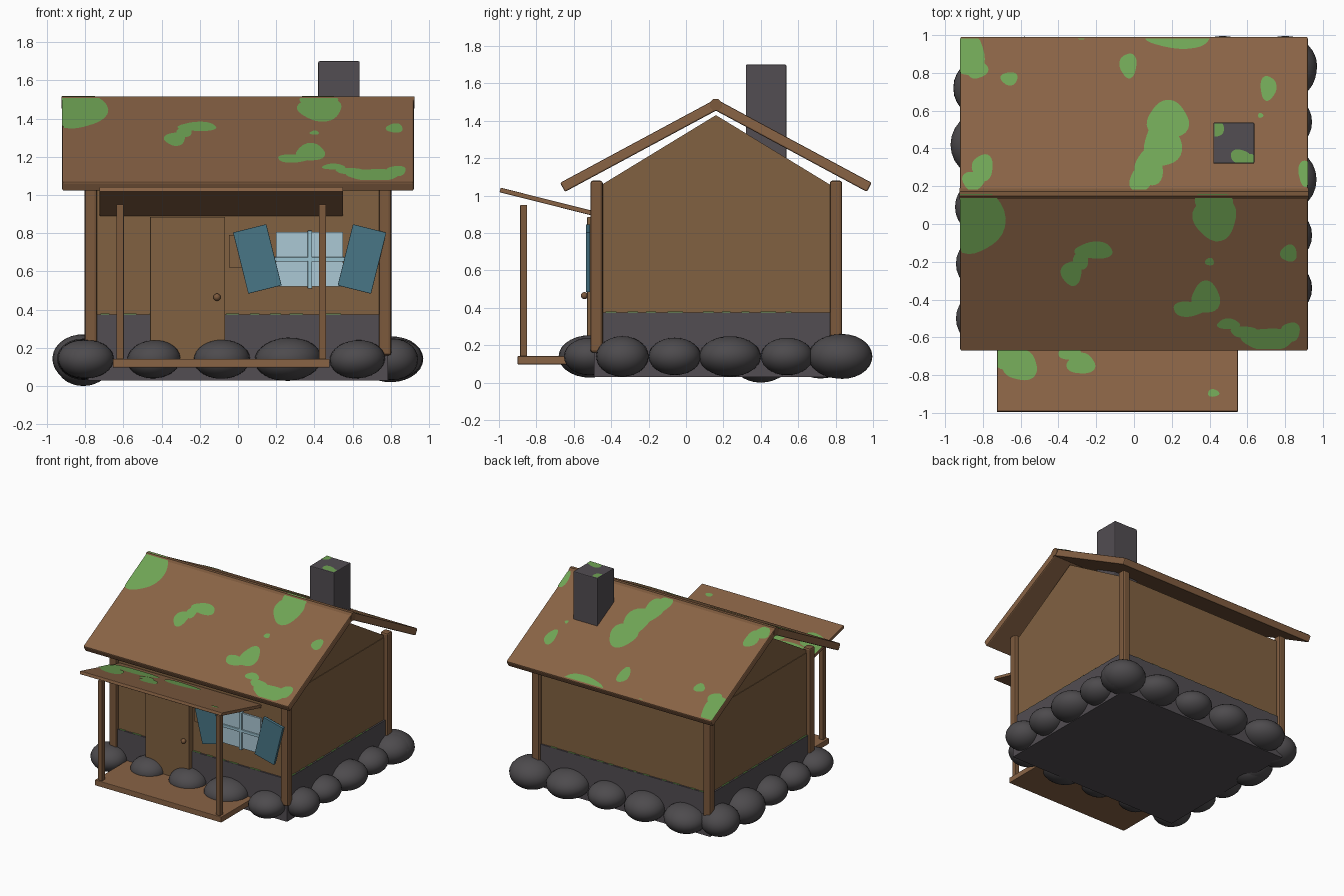
import bpy, bmesh, math, random
from mathutils import Matrix, Vector

random.seed(4)
if "Cube" in bpy.data.objects:
    bpy.data.objects.remove(bpy.data.objects["Cube"])


def material(name, rgb):
    m = bpy.data.materials.new(name)
    m.use_nodes = True
    m.diffuse_color = (*rgb, 1)
    bsdf = m.node_tree.nodes["Principled BSDF"]
    bsdf.inputs["Base Color"].default_value = (*rgb, 1)
    bsdf.inputs["Roughness"].default_value = 0.9
    return m


ROOF = material("roof_wood", (0.25, 0.125, 0.06))
WALL = material("wall_wood", (0.22, 0.12, 0.053))
POST = material("post_wood", (0.2, 0.1, 0.046))
STONE = material("foundation_stone", (0.085, 0.075, 0.085))
BOULDER = material("boulder_grey", (0.075, 0.07, 0.075))
MOSS = material("moss_green", (0.16, 0.37, 0.09))
GLASS = material("window_glass", (0.41, 0.58, 0.66))
FRAME = material("window_bars", (0.33, 0.54, 0.63))
SHUTTER = material("shutter_blue", (0.065, 0.18, 0.24))


def finish(name, bm, mat, smooth=False):
    bmesh.ops.recalc_face_normals(bm, faces=bm.faces)
    me = bpy.data.meshes.new(name)
    bm.to_mesh(me)
    bm.free()
    me.materials.append(mat)
    for p in me.polygons:
        p.use_smooth = smooth
    ob = bpy.data.objects.new(name, me)
    bpy.context.collection.objects.link(ob)
    return ob


def box(name, xs, ys, zs, mat, bevel=0.0, rot=None):
    """Box between pairs of limits, optionally turned about its centre."""
    centre = Vector([sum(p) / 2 for p in (xs, ys, zs)])
    size = [p[1] - p[0] for p in (xs, ys, zs)]
    bm = bmesh.new()
    bmesh.ops.create_cube(bm, size=1, matrix=Matrix.Diagonal((*size, 1)))
    ob = finish(name, bm, mat)
    ob.location = centre
    if rot:
        ob.rotation_euler = rot
    if bevel:
        mod = ob.modifiers.new("soft_edges", "BEVEL")
        mod.width = bevel
        mod.segments = 2
    return ob


def prism(name, outline, x0, x1, mat):
    """Side outline in (y, z) extruded along x."""
    bm = bmesh.new()
    face = bm.faces.new([bm.verts.new((x0, y, z)) for y, z in outline])
    new = bmesh.ops.extrude_face_region(bm, geom=[face])["geom"]
    verts = [v for v in new if isinstance(v, bmesh.types.BMVert)]
    bmesh.ops.translate(bm, verts=verts, vec=(x1 - x0, 0, 0))
    return finish(name, bm, mat)


def slab(name, start, end, thick, x0, x1, mat, bevel):
    """Sloping board whose centre line runs between two (y, z) points."""
    a, b = Vector(start), Vector(end)
    d, mid = b - a, (a + b) / 2
    return box(name, (x0, x1), (mid.x - d.length / 2, mid.x + d.length / 2),
               (mid.y - thick / 2, mid.y + thick / 2), mat, bevel,
               (math.atan2(d.y, d.x), 0, 0))


def ball(name, centre, radii, mat, turn=0):
    bm = bmesh.new()
    bmesh.ops.create_uvsphere(bm, u_segments=24, v_segments=14, radius=1,
                              matrix=Matrix.Diagonal((*radii, 1)))
    ob = finish(name, bm, mat, True)
    ob.location = centre
    ob.rotation_euler = (0, turn, 0)


def moss(name, blobs, xlim, ylim, height):
    """Rounded patches in plan, trimmed at the edges and laid on a plane."""
    bm = bmesh.new()
    for x, y, rx, ry in blobs:
        phase, pts = random.uniform(0, math.tau), []
        for i in range(28):
            t = math.tau * i / 28
            r = 1 + 0.08 * math.sin(3 * t + phase)
            px = min(max(x + rx * r * math.cos(t), xlim[0]), xlim[1])
            py = min(max(y + ry * r * math.sin(t), ylim[0]), ylim[1])
            p = Vector((px, py, height(py)))
            if not pts or min((p - q).length for q in pts) > 1e-4:
                pts.append(p)
        bm.faces.new([bm.verts.new(p) for p in pts])
    finish(name, bm, MOSS)


# Foundation, walls and gables
box("foundation", (-0.785, 0.785), (-0.492, 0.812), (0.03, 0.375), STONE)
box("walls", (-0.772, 0.772), (-0.48, 0.8), (0.37, 1.04), WALL)
prism("gables", [(-0.48, 1.04), (0.8, 1.04), (0.16, 1.43)], -0.768, 0.768, WALL)
for sx in (-1, 1):
    for label, y in (("front", -0.478), ("back", 0.802)):
        box(label + "_corner_post", (sx * 0.77 - 0.033, sx * 0.77 + 0.033),
            (y - 0.033, y + 0.033), (0.16, 1.08), POST, 0.014)

# Main roof
RIDGE_Y, RIDGE_Z, EAVE_Z, HALF, THICK = 0.16, 1.485, 1.044, 0.82, 0.055
for label, s in (("front", -1), ("back", 1)):
    slab(label + "_roof", (RIDGE_Y + s * HALF, EAVE_Z), (RIDGE_Y, RIDGE_Z),
         THICK, -0.92, 0.92, ROOF, 0.008)
ridge = [(RIDGE_Y + 0.034 * math.cos(math.tau * (i + 0.5) / 8),
          RIDGE_Z + 0.034 * math.sin(math.tau * (i + 0.5) / 8)) for i in range(8)]
prism("ridge_beam", ridge, -0.923, 0.923, POST)
box("chimney", (0.42, 0.637), (0.32, 0.537), (1.1, 1.7), STONE, 0.006)

# Porch
slab("porch_roof", (-0.994, 1.03), (-0.485, 0.902), 0.025, -0.725, 0.55, ROOF, 0.004)
box("porch_deck", (-0.655, 0.48), (-0.9, -0.48), (0.097, 0.142), ROOF, 0.004)
for x in (-0.617, 0.442):
    box("porch_post", (x - 0.019, x + 0.019), (-0.887, -0.849), (0.14, 0.95), POST, 0.004)

# Door, small wall board and window
box("door", (-0.46, -0.068), (-0.528, -0.47), (0.12, 0.885), WALL, 0.003)
ball("door_knob", (-0.11, -0.543, 0.465), (0.019, 0.019, 0.019), POST)
box("wall_board", (-0.048, 0.12), (-0.49, -0.47), (0.62, 0.79), WALL)
box("window_pane", (0.2, 0.55), (-0.495, -0.47), (0.52, 0.805), GLASS)
box("window_upright", (0.365, 0.387), (-0.508, -0.48), (0.51, 0.813), FRAME, 0.003)
box("window_crossbar", (0.19, 0.56), (-0.506, -0.48), (0.652, 0.674), FRAME, 0.003)
for s in (-1, 1):
    x = 0.375 + s * 0.274
    box("shutter", (x - 0.09, x + 0.09), (-0.535, -0.512), (0.5, 0.83), SHUTTER,
        0.002, (0, s * math.radians(14), 0))

# Boulders around the foundation: position along the row, half length, half height
rows = {
    "front": [(-0.79, 0.14, 0.1), (-0.44, 0.14, 0.1), (-0.085, 0.148, 0.102),
              (0.262, 0.175, 0.113), (0.625, 0.145, 0.1)],
    "back": [(0.8, 0.17, 0.12), (0.47, 0.17, 0.11), (0.12, 0.15, 0.102),
             (-0.22, 0.16, 0.112), (-0.58, 0.165, 0.108)],
    "plus_x": [(-0.34, 0.14, 0.108), (-0.06, 0.14, 0.1), (0.235, 0.165, 0.108),
               (0.54, 0.14, 0.1), (0.82, 0.165, 0.118)],
    "minus_x": [(-0.5, 0.14, 0.1), (-0.21, 0.14, 0.103), (0.09, 0.145, 0.108),
                (0.42, 0.17, 0.13), (0.72, 0.155, 0.118)],
}
for side, stones in rows.items():
    for along, half, high in stones:
        depth = half * 0.95
        z = max(0.14, high)
        if side in ("front", "back"):
            y = -0.515 if side == "front" else 0.835
            centre, radii = (along, y, z), (half, depth, high)
        else:
            x = 0.81 if side == "plus_x" else -0.81
            centre, radii = (x, along, z), (depth, half, high)
        ball(side + "_boulder", centre, radii, BOULDER, random.uniform(-0.08, 0.08))
ball("low_boulder", (-0.81, 0.4, 0.11), (0.14, 0.15, 0.11), BOULDER)


# Moss on the roofs and chimney
def roof_top(y):
    slope = (RIDGE_Z - EAVE_Z) / HALF
    lift = THICK / 2 * math.hypot(1, slope) + 0.003
    return RIDGE_Z - slope * abs(y - RIDGE_Y) + lift


def porch_top(y):
    return 1.03 - (y + 0.994) * 0.128 / 0.509 + 0.016


front_moss = [
    (-0.84, 0.03, 0.15, 0.19), (-0.21, -0.14, 0.1, 0.045), (-0.28, -0.19, 0.04, 0.05),
    (-0.33, -0.26, 0.055, 0.065), (0.43, 0.03, 0.115, 0.115), (0.42, 0.11, 0.1, 0.07),
    (0.4, -0.2, 0.024, 0.02), (0.82, -0.155, 0.044, 0.045), (0.38, -0.39, 0.075, 0.085),
    (0.29, -0.45, 0.085, 0.04), (0.5, -0.53, 0.06, 0.028), (0.58, -0.57, 0.07, 0.03),
    (0.71, -0.61, 0.14, 0.06), (0.83, -0.57, 0.05, 0.05)]
back_moss = [
    (-0.88, 0.9, 0.09, 0.12), (-0.83, 0.82, 0.055, 0.05), (-0.66, 0.77, 0.045, 0.035),
    (-0.28, 0.99, 0.02, 0.015), (-0.03, 0.84, 0.045, 0.065), (0.24, 0.98, 0.17, 0.05),
    (0.18, 0.55, 0.11, 0.1), (0.15, 0.42, 0.1, 0.12), (0.08, 0.3, 0.075, 0.1),
    (0.03, 0.23, 0.055, 0.06), (0.71, 0.72, 0.042, 0.065), (0.67, 0.575, 0.014, 0.013),
    (-0.8, 0.3, 0.055, 0.07), (-0.85, 0.23, 0.06, 0.05), (0.91, 0.27, 0.04, 0.07)]
porch_moss = [
    (-0.6, -0.75, 0.09, 0.08), (-0.67, -0.69, 0.08, 0.08), (-0.28, -0.74, 0.075, 0.055),
    (-0.34, -0.68, 0.06, 0.04), (0.42, -0.895, 0.03, 0.02), (-0.5, -0.6, 0.2, 0.06),
    (-0.1, -0.58, 0.16, 0.05)]
chimney_moss = [(0.44, 0.51, 0.035, 0.05), (0.56, 0.36, 0.05, 0.035), (0.61, 0.34, 0.04, 0.03)]
moss("front_roof_moss", front_moss, (-0.92, 0.92), (-0.662, RIDGE_Y), roof_top)
moss("back_roof_moss", back_moss, (-0.92, 0.92), (RIDGE_Y, 0.982), roof_top)
moss("porch_roof_moss", porch_moss, (-0.723, 0.548), (-0.99, -0.5), porch_top)
moss("chimney_moss", chimney_moss, (0.425, 0.632), (0.325, 0.532), lambda y: 1.703)

# Moss tufts on the ledge of the foundation
for s in (-1, 1):
    for along_x, lo, hi in ((True, -0.72, 0.72), (False, -0.43, 0.75)):
        t = lo
        while t < hi - 0.1:
            span = (t, t + random.uniform(0.03, 0.09))
            y, x = (0.806 if s > 0 else -0.486), s * 0.7785
            xs, ys = (span, (y - 0.005, y + 0.005)) if along_x else ((x - 0.005, x + 0.005), span)
            box("ledge_moss", xs, ys, (0.374, 0.379), MOSS)
            t = span[1] + random.uniform(0.04, 0.12)
